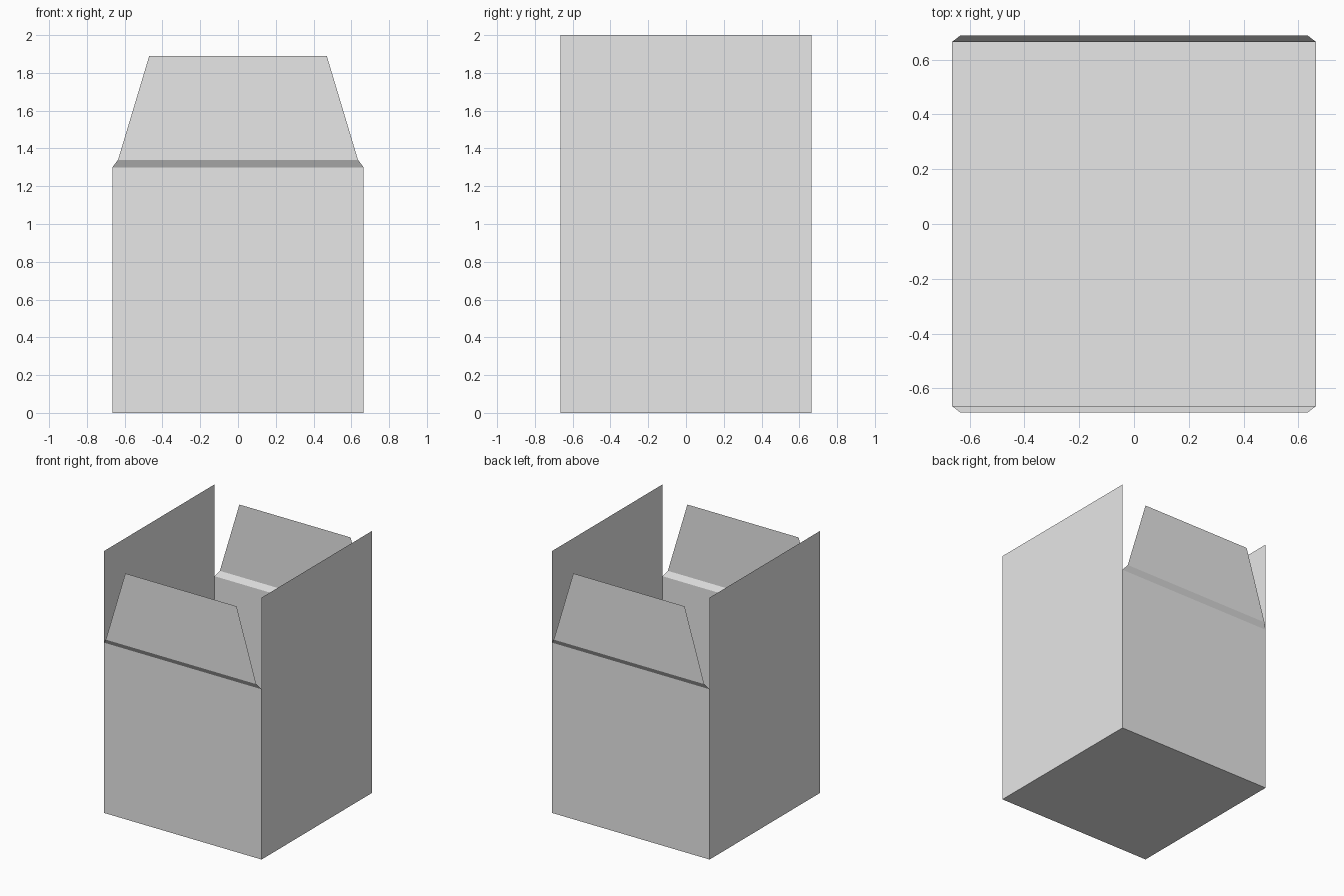
import bpy
import bmesh

if "Cube" in bpy.data.objects:
    bpy.data.objects.remove(bpy.data.objects["Cube"])

HALF = 0.665      # half width of the square box
HEIGHT = 2.0      # top of the tall side panels
FOLD = 1.30       # crease where the flaps begin
card = bpy.data.materials.new("light grey card")
card.diffuse_color = (0.8, 0.8, 0.8, 1.0)
card.use_nodes = True
card.node_tree.nodes["Principled BSDF"].inputs["Base Color"].default_value = card.diffuse_color


def sheet(name, rows):
    """Thin card panel: a strip of quads through rows of (left, right) points."""
    bm = bmesh.new()
    verts = [(bm.verts.new(a), bm.verts.new(b)) for a, b in rows]
    for (a, b), (d, c) in zip(verts, verts[1:]):
        bm.faces.new((a, b, c, d))
    mesh = bpy.data.meshes.new(name)
    bm.to_mesh(mesh)
    bm.free()
    mesh.materials.append(card)
    obj = bpy.data.objects.new(name, mesh)
    bpy.context.collection.objects.link(obj)
    return obj


# Bottom panel, facing down
sheet("box_bottom", [((-HALF, HALF, 0), (HALF, HALF, 0)),
                     ((-HALF, -HALF, 0), (HALF, -HALF, 0))])

# Tall side panels
for name, s in (("left_panel", -1), ("right_panel", 1)):
    x = s * HALF
    sheet(name, [((x, -x, z), (x, x, z)) for z in (0, HEIGHT)])

# Front and back walls, each with a creased, tapered flap: (half width, depth, z)
flap_profile = [(HALF, HALF, FOLD), (0.635, 0.688, 1.34), (0.47, 0.688, 1.89)]
wall_profile = [(HALF, HALF, 0), (HALF, HALF, FOLD)]
for side, s in (("front", -1), ("back", 1)):
    for part, profile in (("wall", wall_profile), ("flap", flap_profile)):
        sheet(f"{side}_{part}", [((s * w, s * d, z), (-s * w, s * d, z))
                                 for w, d, z in profile])
